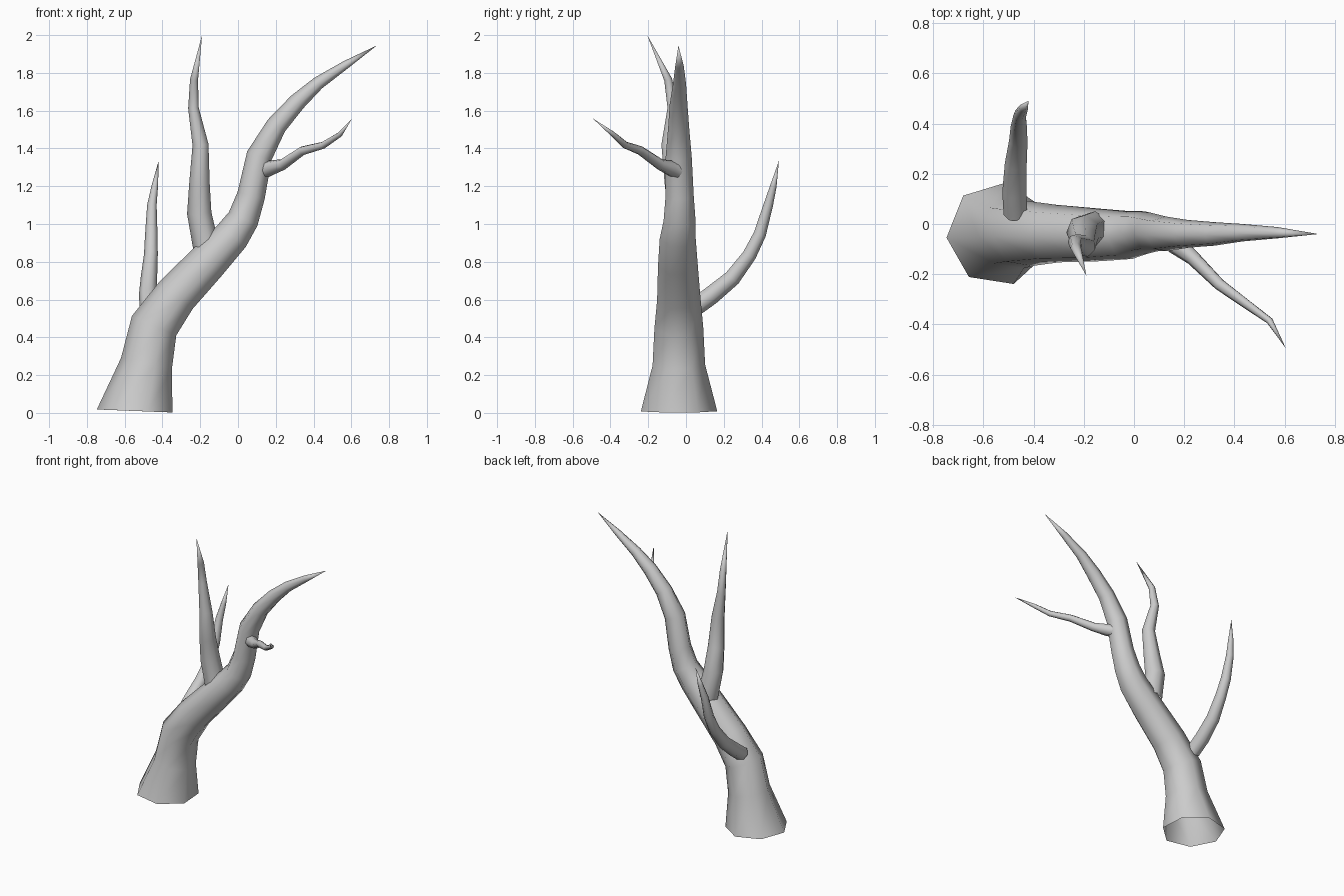
import bpy, bmesh, math
from mathutils import Vector

SIDES = 7


def limb(name, stations, start_dir=None, turn=184):
    """Tapered seven-sided tube through (x, y, z, radius) stations, ending in a point."""
    pts = [Vector(s[:3]) for s in stations]
    bm = bmesh.new()
    rings = []
    for i, s in enumerate(stations[:-1]):
        d = (pts[i + 1] - pts[i]).normalized()
        if i:
            d = (d + (pts[i] - pts[i - 1]).normalized()).normalized()
        elif start_dir:
            d = Vector(start_dir).normalized()
        q = Vector((0, 0, 1)).rotation_difference(d)
        ring = []
        for k in range(SIDES):
            a = math.radians(turn) + k * math.tau / SIDES
            ring.append(bm.verts.new(pts[i] + q @ Vector((math.cos(a), math.sin(a), 0)) * s[3]))
        rings.append(ring)
    tip = bm.verts.new(pts[-1])
    for k in range(SIDES):
        n = (k + 1) % SIDES
        for a, b in zip(rings, rings[1:]):
            bm.faces.new((a[k], a[n], b[n], b[k]))
        bm.faces.new((rings[-1][k], rings[-1][n], tip))
    for f in bm.faces:
        f.smooth = True
    me = bpy.data.meshes.new(name)
    bm.to_mesh(me)
    bm.free()
    ob = bpy.data.objects.new(name, me)
    bpy.context.collection.objects.link(ob)
    return ob


# Leaning trunk with flared open foot
limb("trunk", [
    (-0.54, -0.04, 0.01, 0.208), (-0.48, -0.04, 0.26, 0.143), (-0.44, -0.04, 0.46, 0.133),
    (-0.325, -0.04, 0.62, 0.118), (-0.155, -0.045, 0.80, 0.108), (-0.03, -0.045, 0.935, 0.098),
    (0.03, -0.035, 1.025, 0.087), (0.072, -0.035, 1.15, 0.077), (0.115, -0.04, 1.36, 0.071),
    (0.205, -0.04, 1.52, 0.057), (0.315, -0.04, 1.645, 0.048), (0.425, -0.035, 1.745, 0.036),
    (0.57, -0.035, 1.842, 0.023), (0.735, -0.04, 1.945, 0)], start_dir=(0.04, 0, 1))

# Low branch reaching backwards
limb("back_branch", [
    (-0.47, 0.04, 0.555, 0.05), (-0.475, 0.13, 0.62, 0.05), (-0.47, 0.245, 0.715, 0.045),
    (-0.46, 0.335, 0.835, 0.038), (-0.458, 0.39, 0.945, 0.034), (-0.455, 0.435, 1.10, 0.026),
    (-0.44, 0.462, 1.20, 0.018), (-0.42, 0.492, 1.335, 0)])

# Upright middle branch
limb("upright_branch", [
    (-0.165, -0.02, 0.87, 0.072), (-0.203, -0.03, 1.06, 0.067), (-0.202, -0.06, 1.22, 0.056),
    (-0.197, -0.088, 1.42, 0.044), (-0.235, -0.07, 1.615, 0.029), (-0.232, -0.095, 1.765, 0.022),
    (-0.19, -0.205, 2.0, 0)])

# Thin branch reaching forwards and right
limb("front_branch", [
    (0.135, -0.045, 1.28, 0.042), (0.165, -0.08, 1.295, 0.041), (0.235, -0.135, 1.315, 0.03),
    (0.34, -0.24, 1.388, 0.024), (0.45, -0.32, 1.417, 0.019), (0.54, -0.385, 1.475, 0.014),
    (0.605, -0.495, 1.56, 0)])
